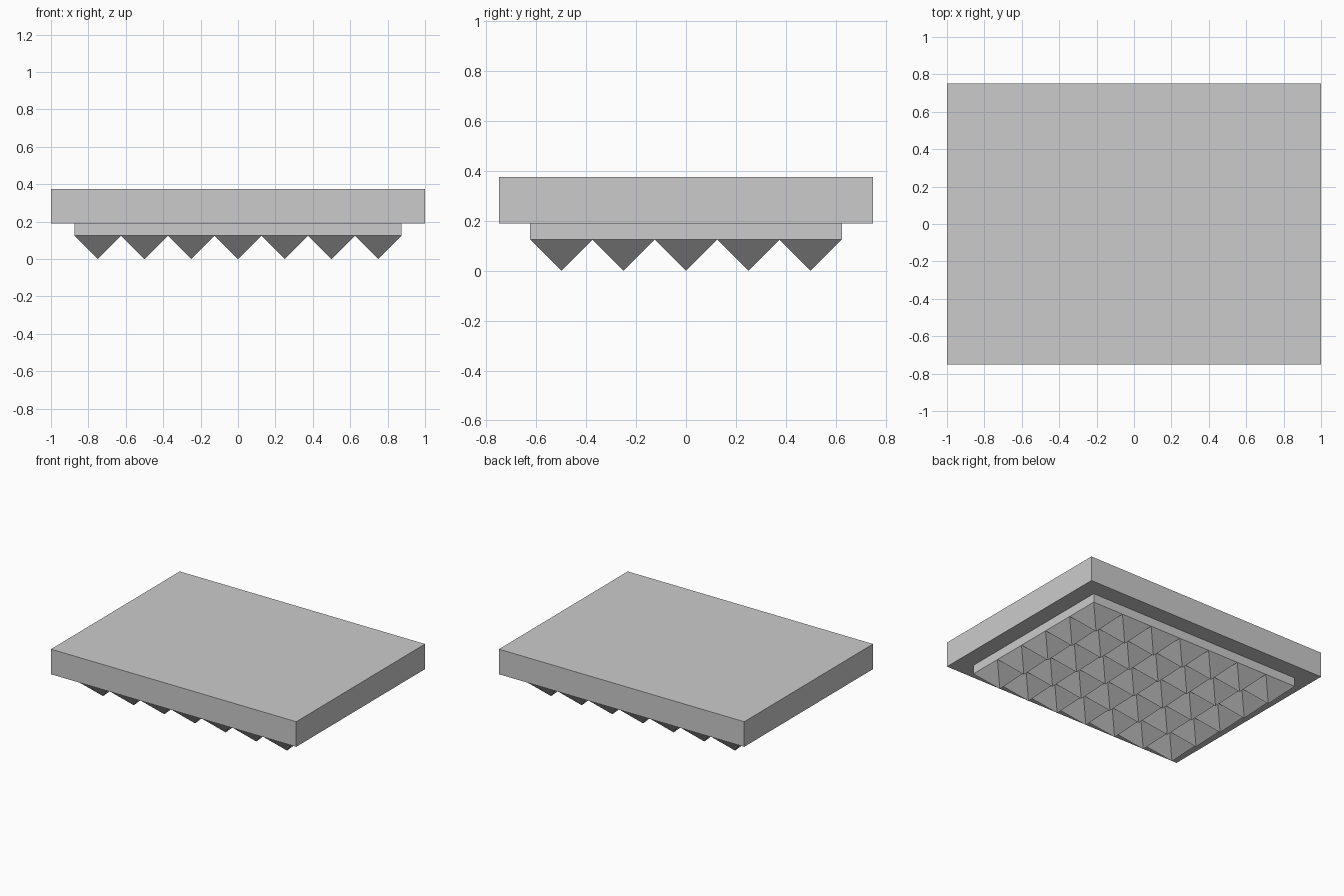
import bpy
import bmesh
from mathutils import Matrix

PITCH = 0.25
COLS, ROWS = 7, 5
TIP_H, PLATE_TOP, SLAB_TOP = 0.125, 0.19, 0.375

cube = bpy.data.objects.get("Cube")
if cube:
    bpy.data.objects.remove(cube, do_unlink=True)

# Single flat grey
grey = bpy.data.materials.new("light grey")
grey.use_nodes = True
colour = (0.6, 0.6, 0.6, 1)
grey.diffuse_color = colour
grey.node_tree.nodes["Principled BSDF"].inputs["Base Color"].default_value = colour


def add_object(name, bm):
    mesh = bpy.data.meshes.new(name)
    bmesh.ops.recalc_face_normals(bm, faces=bm.faces[:])
    bm.to_mesh(mesh)
    bm.free()
    mesh.materials.append(grey)
    obj = bpy.data.objects.new(name, mesh)
    bpy.context.collection.objects.link(obj)
    return obj


def add_box(name, width, depth, bottom, top):
    bm = bmesh.new()
    matrix = Matrix.Translation((0, 0, (bottom + top) / 2)) @ Matrix.Diagonal((width, depth, top - bottom, 1))
    bmesh.ops.create_cube(bm, size=1, matrix=matrix)
    return add_object(name, bm)


# Top slab and the narrower plate beneath it
add_box("top_slab", 2, 1.5, PLATE_TOP, SLAB_TOP)

# Plate with a studded underside: each grid cell is poked down to a pyramid tip
bm = bmesh.new()
size = Matrix.Diagonal((COLS * PITCH, ROWS * PITCH, 1, 1))
bmesh.ops.create_grid(bm, x_segments=COLS, y_segments=ROWS, size=0.5,
                      matrix=Matrix.Translation((0, 0, TIP_H)) @ size)
cells = bm.faces[:]
rim = [e for e in bm.edges if e.is_boundary]

# Side walls and closing face against the slab
walls = bmesh.ops.extrude_edge_only(bm, edges=rim)["geom"]
for v in walls:
    if isinstance(v, bmesh.types.BMVert):
        v.co.z = PLATE_TOP
bmesh.ops.holes_fill(bm, edges=[e for e in bm.edges if e.is_boundary], sides=0)

# Pyramid tips
tips = bmesh.ops.poke(bm, faces=cells)["verts"]
for v in tips:
    v.co.z = 0
add_object("studded_plate", bm)
